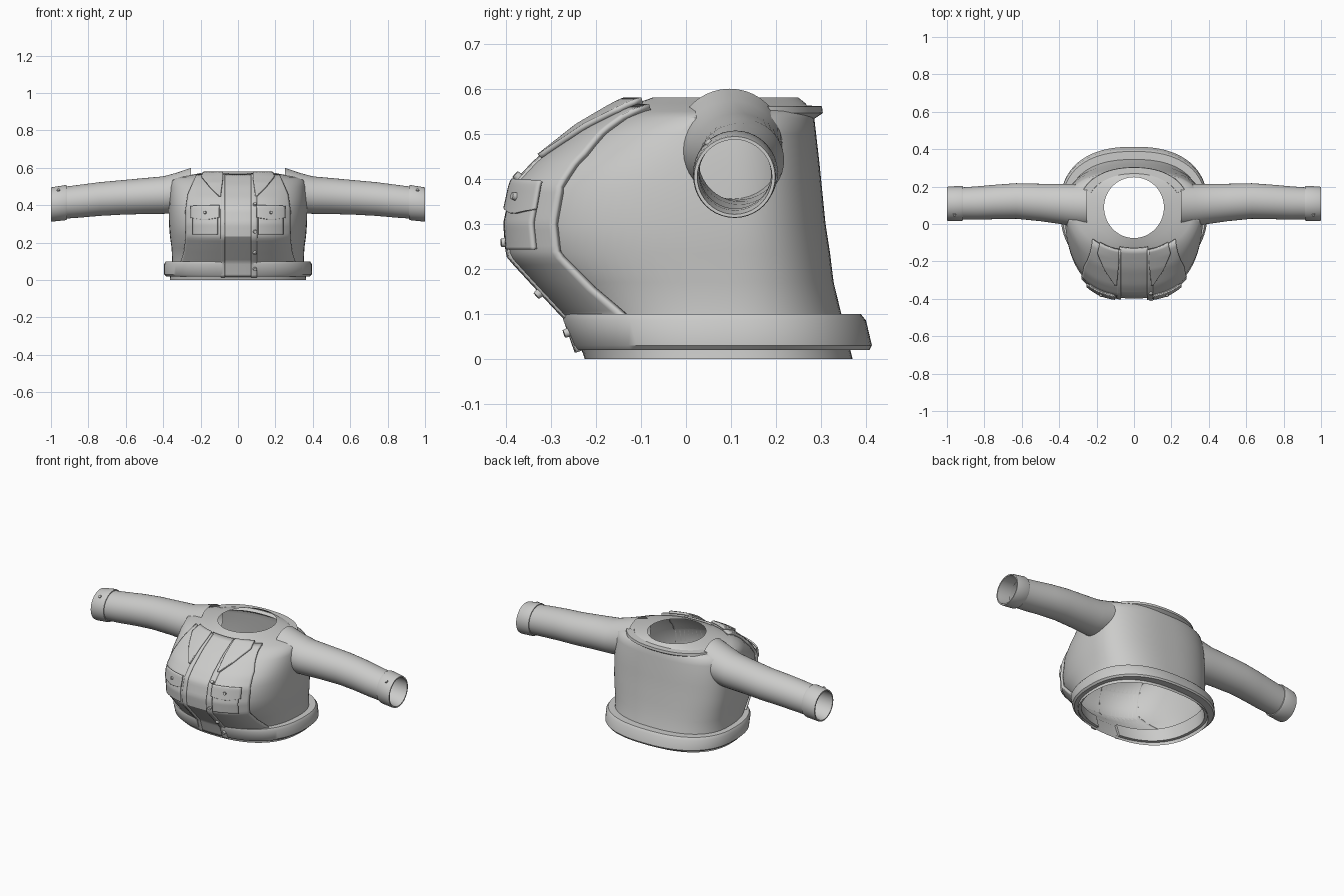
import bpy, bmesh, math
from mathutils import Vector

if "Cube" in bpy.data.objects:
    bpy.data.objects.remove(bpy.data.objects["Cube"])

cloth = bpy.data.materials.new("light_grey_cloth")
cloth.use_nodes = True
GREY = (0.6, 0.6, 0.59, 1)
cloth.diffuse_color = GREY
cloth.node_tree.nodes["Principled BSDF"].inputs["Base Color"].default_value = GREY

YC = 0.09   # depth of the body axis
# Body sections: height, half width, front, back, squareness
BODY = [(0, .365, -.225, .37, 2.4), (.1, .352, -.26, .345, 2.4), (.17, .355, -.325, .328, 2.5),
        (.235, .364, -.385, .32, 2.5), (.3, .369, -.39, .31, 2.5), (.38, .37, -.372, .302, 2.5),
        (.43, .367, -.325, .297, 2.5), (.5, .364, -.235, .289, 2.4), (.535, .357, -.175, .285, 2.3),
        (.55, .315, -.15, .28, 2.2), (.568, .22, -.11, .265, 2.1), (.58, .16, -.075, .25, 2)]


def finish(name, bm, angle=35, fix=False):
    if fix:
        bmesh.ops.recalc_face_normals(bm, faces=bm.faces)
    me = bpy.data.meshes.new(name)
    bm.to_mesh(me)
    bm.free()
    me.materials.append(cloth)
    ob = bpy.data.objects.new(name, me)
    bpy.context.collection.objects.link(ob)
    bpy.ops.object.select_all(action='DESELECT')
    ob.select_set(True)
    bpy.context.view_layer.objects.active = ob
    bpy.ops.object.shade_smooth_by_angle(angle=math.radians(angle))
    return ob


def skin(bm, rings, wrap, closed=False):
    """Quads between rows of points; wrap joins each row, closed joins last row to first."""
    rows = [[bm.verts.new(p) for p in r] for r in rings]
    pairs = list(zip(rows, rows[1:])) + ([(rows[-1], rows[0])] if closed else [])
    for a, b in pairs:
        n = len(a)
        for i in range(n if wrap else n - 1):
            j = (i + 1) % n
            bm.faces.new((a[i], a[j], b[j], b[i]))
    return rows


def around(name, sections, start=0, end=360, closed=False, angle=35):
    """Sweep oval sections around the body axis."""
    full = end - start == 360
    steps = 96 if full else 90
    rings = []
    for z, hx, yf, yb, n in sections:
        ring = []
        for i in range(steps + (not full)):
            t = math.radians(start + (end - start) * i / steps)
            c, s = math.cos(t), math.sin(t)
            depth = yb - YC if s > 0 else YC - yf
            ring.append((hx * math.copysign(abs(c) ** (2 / n), c),
                         YC + depth * math.copysign(abs(s) ** (2 / n), s), z))
        rings.append(ring)
    bm = bmesh.new()
    rows = skin(bm, rings, full, closed)
    if closed and not full:
        bm.faces.new([r[0] for r in rows])
        bm.faces.new([r[-1] for r in rows])
    return finish(name, bm, angle, closed)


def lerp_table(table, z):
    for a, b in zip(table, table[1:]):
        if z <= b[0]:
            break
    f = max(0, min(1, (z - a[0]) / (b[0] - a[0])))
    return [p + (q - p) * f for p, q in zip(a, b)]


def front_point(x, z):
    _, hx, yf, _, n = lerp_table(BODY, z)
    r = min(.995, abs(x) / hx)
    return Vector((x, YC - (YC - yf) * (1 - r ** n) ** (1 / n), z))


def front_frame(x, z):
    e = .01
    dx = front_point(x + e, z) - front_point(x - e, z)
    dz = front_point(x, min(z + e, .575)) - front_point(x, z - e)
    return front_point(x, z), dx.cross(dz).normalized()


def patch(name, rows, lift, thick, side=1, nx=14, nz=24):
    """Cloth plate laid on the chest; rows are (height, inner x, outer x)."""
    grid = []
    for k in range(nz + 1):
        z = rows[0][0] + (rows[-1][0] - rows[0][0]) * k / nz
        _, a, b = lerp_table(rows, z)
        if side < 0:
            a, b = -b, -a
        line = []
        for i in range(nx + 1):
            p, n = front_frame(a + (b - a) * i / nx, z)
            line.append(p + n * lift)
        grid.append(line)
    bm = bmesh.new()
    skin(bm, grid, False)
    ob = finish(name, bm)
    mod = ob.modifiers.new("thickness", 'SOLIDIFY')
    mod.thickness, mod.offset = thick, 1
    return ob


def button(name, p, n, radius=.011, depth=.014):
    bm = bmesh.new()
    bmesh.ops.create_cone(bm, cap_ends=True, segments=16, radius1=radius,
                          radius2=radius * .8, depth=depth)
    ob = finish(name, bm)
    ob.location = p
    ob.rotation_euler = n.to_track_quat('Z', 'Y').to_euler()


def tube(name, sections, side, closed=False):
    """Tube along x; sections are (x, y, z, radius y, radius z)."""
    rings = []
    for x, y, z, ry, rz in sections:
        rings.append([(side * x, y + ry * math.cos(t), z + side * rz * math.sin(t))
                      for t in (math.tau * i / 40 for i in range(40))])
    bm = bmesh.new()
    skin(bm, rings, True, closed)
    return finish(name, bm, 40, closed)


# Torso shell, hem band and back collar
around("torso", BODY, angle=50)
around("hem_band", [(.02, .345, -.215, .35, 2.4), (.02, .385, -.245, .408, 2.4),
                    (.03, .395, -.253, .413, 2.4), (.085, .395, -.276, .4, 2.4),
                    (.1, .385, -.275, .388, 2.4), (.1, .34, -.24, .34, 2.4)],
       -81, 261, True)
around("back_collar", [(.55, .23, 0, .25, 2.2), (.563, .25, 0, .265, 2.2),
                       (.561, .292, 0, .302, 2.2), (.546, .295, 0, .304, 2.2),
                       (.53, .28, 0, .28, 2.2)], 24, 156, True)

# Centre strip between the front panels
patch("front_strip", [(.02, -.078, .075), (.56, -.078, .075)], 0, .009, nz=40)
patch("button_placket", [(.02, .068, .1), (.555, .068, .1)], .002, .017, nx=3, nz=40)
patch("placket_edge", [(.02, .068, .09), (.555, .068, .09)], .002, .015, -1, nx=3, nz=40)
for z in (.39, .26, .16, .065):
    p, n = front_frame(.088, z)
    button("front_button", p + n * .023, n)

SLEEVE = [(.25, .097, .487, .117, .113), (.33, .102, .465, .113, .108), (.4, .108, .454, .107, .1),
          (.5, .115, .449, .1, .096), (.63, .123, .441, .095, .092), (.74, .118, .433, .092, .09),
          (.84, .112, .422, .089, .088), (.96, .109, .41, .084, .084)]
CUFF = [(.915, .11, .414, .08, .08), (.915, .11, .414, .091, .091), (.925, .11, .413, .094, .094),
        (.99, .108, .405, .092, .092), (1, .108, .404, .09, .09), (1, .108, .404, .083, .083),
        (.96, .109, .41, .08, .08)]

for side, word in ((1, "left"), (-1, "right")):
    # Front panel with lapel
    patch(word + "_front_panel", [(.09, .075, .3), (.16, .075, .28), (.24, .075, .27),
                                  (.37, .075, .272), (.45, .075, .262), (.553, .075, .22)],
          0, .014, side, 20, 40)
    patch(word + "_lapel", [(.435, .09, .1), (.48, .085, .145), (.535, .078, .192),
                            (.556, .078, .18)], .012, .014, side)
    # Chest pocket with buttoned flap
    patch(word + "_pocket", [(.245, .105, .228), (.38, .105, .228)], .012, .012, side)
    patch(word + "_pocket_flap", [(.318, .155, .175), (.328, .096, .236), (.383, .096, .236)],
          .022, .008, side)
    p, n = front_frame(side * .165, .355)
    button(word + "_pocket_button", p + n * .032, n, .01)
    # Sleeve and cuff
    tube(word + "_sleeve", SLEEVE, side)
    tube(word + "_cuff", CUFF, side, True)
    out = Vector((0, -.63, .77))
    button(word + "_cuff_button", Vector((side * .96, .109, .408)) + out * .094, out, .01, .012)
